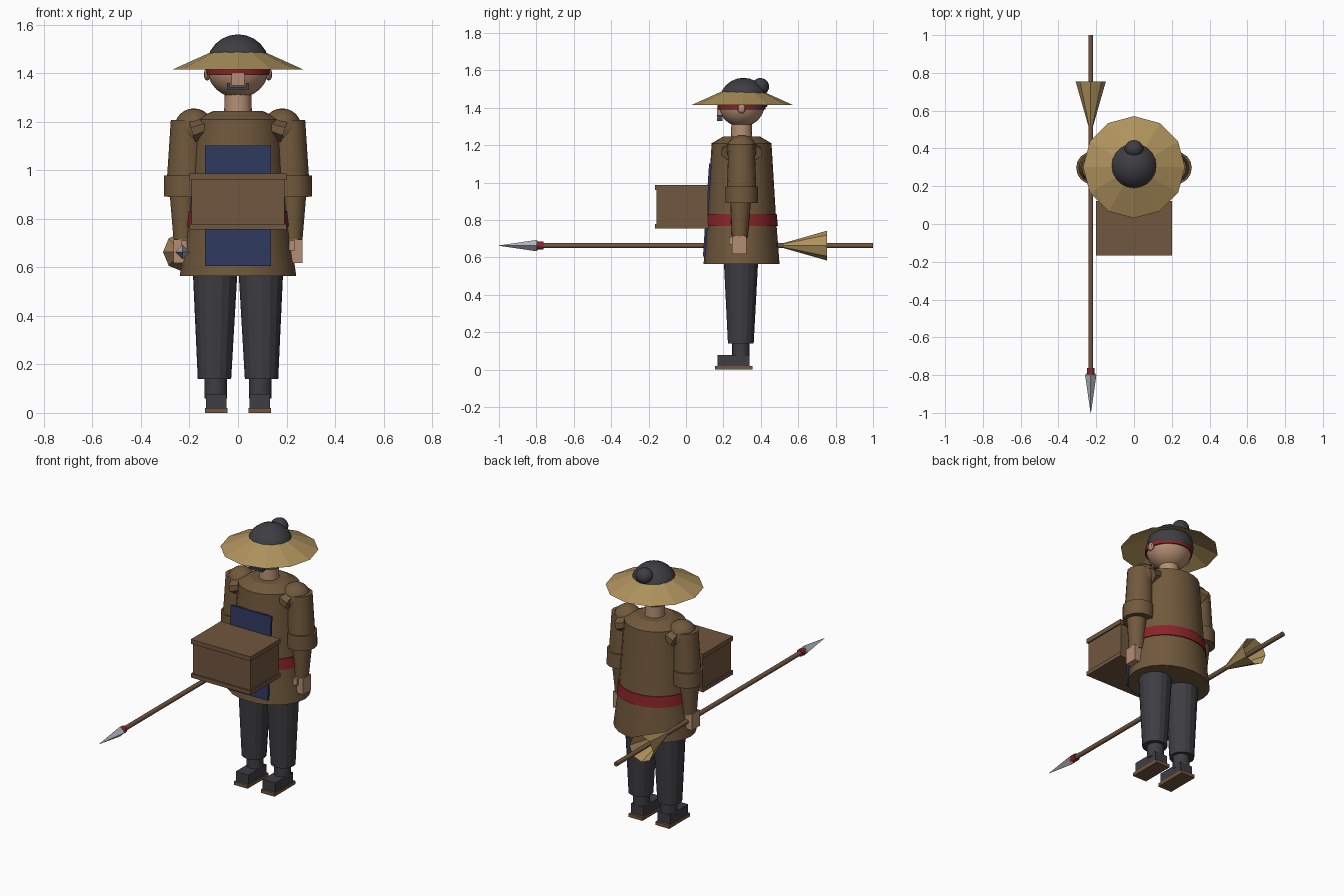
import bpy, bmesh, math
from mathutils import Vector, Matrix

if "Cube" in bpy.data.objects:
    bpy.data.objects.remove(bpy.data.objects["Cube"])


def material(name, *rgb):
    m = bpy.data.materials.new(name)
    m.use_nodes = True
    m.diffuse_color = (*rgb, 1)
    bsdf = next(n for n in m.node_tree.nodes if n.type == 'BSDF_PRINCIPLED')
    bsdf.inputs["Base Color"].default_value = (*rgb, 1)
    return m


coat = material("coat brown", .165, .1, .046)
wood = material("wood brown", .165, .092, .05)
charcoal = material("charcoal", .048, .047, .056)
skin = material("skin", .46, .27, .17)
straw = material("straw", .43, .29, .11)
red = material("sash red", .25, .018, .022)
blue = material("indigo", .028, .039, .11)
steel = material("steel", .45, .47, .52)
slate = material("moustache slate", .05, .058, .075)

CY = .297  # body axis in y


def finish(name, bm, mat, smooth=None):
    bmesh.ops.recalc_face_normals(bm, faces=bm.faces)
    me = bpy.data.meshes.new(name)
    bm.to_mesh(me)
    bm.free()
    me.materials.append(mat)
    ob = bpy.data.objects.new(name, me)
    bpy.context.collection.objects.link(ob)
    if smooth:
        bpy.ops.object.select_all(action='DESELECT')
        ob.select_set(True)
        bpy.context.view_layer.objects.active = ob
        bpy.ops.object.shade_smooth_by_angle(angle=math.radians(smooth))
    return ob


def box(name, mat, center, size, tilt=0):
    bm = bmesh.new()
    m = Matrix.Translation(center) @ Matrix.Rotation(tilt, 4, 'X') @ Matrix.Diagonal((*size, 1))
    bmesh.ops.create_cube(bm, size=1, matrix=m)
    return finish(name, bm, mat)


def cone(name, mat, a, b, r1, r2, sides=16, caps=True, turn=0, smooth=None):
    """Tapered cylinder from point a to point b."""
    a, b = Vector(a), Vector(b)
    bm = bmesh.new()
    rot = (b - a).to_track_quat('Z', 'Y').to_matrix().to_4x4()
    m = Matrix.Translation((a + b) / 2) @ rot @ Matrix.Rotation(turn, 4, 'Z')
    bmesh.ops.create_cone(bm, cap_ends=caps, segments=sides, radius1=r1, radius2=r2,
                          depth=(b - a).length, matrix=m)
    return finish(name, bm, mat, smooth)


def loft(name, mat, rings, sides=24, smooth=None):
    """Stack of ellipses (z, x radius, y radius) about the body axis."""
    bm = bmesh.new()
    loops = []
    for z, rx, ry in rings:
        angles = [2 * math.pi * i / sides for i in range(sides)]
        loops.append([bm.verts.new((rx * math.cos(t), CY + ry * math.sin(t), z)) for t in angles])
    for lo, hi in zip(loops, loops[1:]):
        for i in range(sides):
            j = (i + 1) % sides
            bm.faces.new((lo[i], lo[j], hi[j], hi[i]))
    bm.faces.new(loops[0])
    bm.faces.new(loops[-1])
    return finish(name, bm, mat, smooth)


def ball(name, mat, center, size, cut=None, sides=20):
    bm = bmesh.new()
    m = Matrix.Translation(center) @ Matrix.Diagonal((*size, 1))
    bmesh.ops.create_uvsphere(bm, u_segments=sides, v_segments=12, radius=1, matrix=m)
    if cut:
        bmesh.ops.bisect_plane(bm, geom=bm.verts[:] + bm.edges[:] + bm.faces[:],
                               plane_co=(0, 0, cut), plane_no=(0, 0, 1), clear_inner=True)
    return finish(name, bm, mat, 40)


# Coat, sash and apron
loft("coat", coat, [(.565, .24, .203), (.8, .207, .185), (1.21, .175, .16), (1.245, .1, .1)], smooth=20)
loft("sash", red, [(.768, .217, .194), (.832, .21, .188)], smooth=20)
box("apron", blue, (0, .114, .853), (.27, .014, .497), -.066)

# Carried chest
box("chest_body", wood, (0, -.02, .87), (.385, .275, .19))
box("chest_lid", wood, (0, -.022, .973), (.4, .287, .027))
box("chest_base", wood, (0, -.022, .767), (.4, .287, .024))

# Neck, head and hair
cone("neck", skin, (0, CY, 1.22), (0, CY, 1.33), .058, .054, smooth=30)
ball("head", skin, (0, CY, 1.42), (.127, .124, .122))
ball("hair", charcoal, (0, .307, 1.43), (.13, .13, .13), cut=1.405)
ball("hair_bun", charcoal, (0, .398, 1.513), (.05, .046, .046))
loft("headband", red, [(1.392, .131, .128), (1.416, .133, .13)], smooth=30)
box("nose", skin, (0, .182, 1.375), (.055, .034, .05))
box("moustache", slate, (0, .18, 1.337), (.09, .03, .014))
for side, s in (("left", 1), ("right", -1)):
    box(side + "_moustache_tip", slate, (s * .04, .182, 1.35), (.012, .026, .02))
    ball(side + "_ear", skin, (s * .127, CY, 1.395), (.014, .022, .025), sides=8)

# Straw hat
cone("hat_brim", straw, (0, CY + .004, 1.415), (0, CY + .004, 1.535), .27, .004, 12, caps=False)

# Arms and legs
for side, s in (("left", 1), ("right", -1)):
    ball(side + "_shoulder", coat, (s * .182, CY, 1.175), (.08, .08, .08))
    yoke = cone(side + "_shoulder_yoke", coat, (s * .19, 0, 1.16), (s * .095, 0, 1.19), .055, .045, 10)
    yoke.scale.y = 2.1
    yoke.location.y = CY
    cone(side + "_sleeve", coat, (s * .207, CY, 1.205), (s * .215, CY, .93), .07, .08, smooth=30)
    cone(side + "_cuff", coat, (s * .218, CY, .978), (s * .219, CY, .89), .087, .087, smooth=30)
    cone(side + "_forearm", coat, (s * .226, .293, .93), (s * .223, .287, .705), .058, .042, smooth=30)
    box(side + "_hand", skin, (s * .236, .284, .666), (.058, .077, .096))
    box(side + "_thumb", skin, (s * .222, .242, .69), (.025, .025, .04))
    cone(side + "_trouser_leg", charcoal, (s * .094, .294, .62), (s * .097, .293, .14), .094, .069, smooth=20)
    cone(side + "_ankle", charcoal, (s * .092, .293, .15), (s * .092, .293, .06), .047, .047, smooth=30)
    box(side + "_shoe", charcoal, (s * .09, .254, .047), (.084, .172, .06))
    box(side + "_sole", wood, (s * .09, .255, .01), (.092, .2, .02))

# Spear with straw cone guard
def along(y):
    return (-.229, y, .663)


cone("spear_shaft", wood, along(-.8), along(1), .0135, .0135, 10, smooth=40)
cone("spear_collar", red, along(-.8), along(-.762), .021, .021, 12, smooth=40)
cone("spear_head", steel, along(-.8), along(-1), .03, .001, 4)
cone("spear_head_base", steel, along(-.8), along(-.785), .03, .018, 4)
cone("spear_guard", straw, along(.755), along(.52), .08, .013, 8, caps=False)
